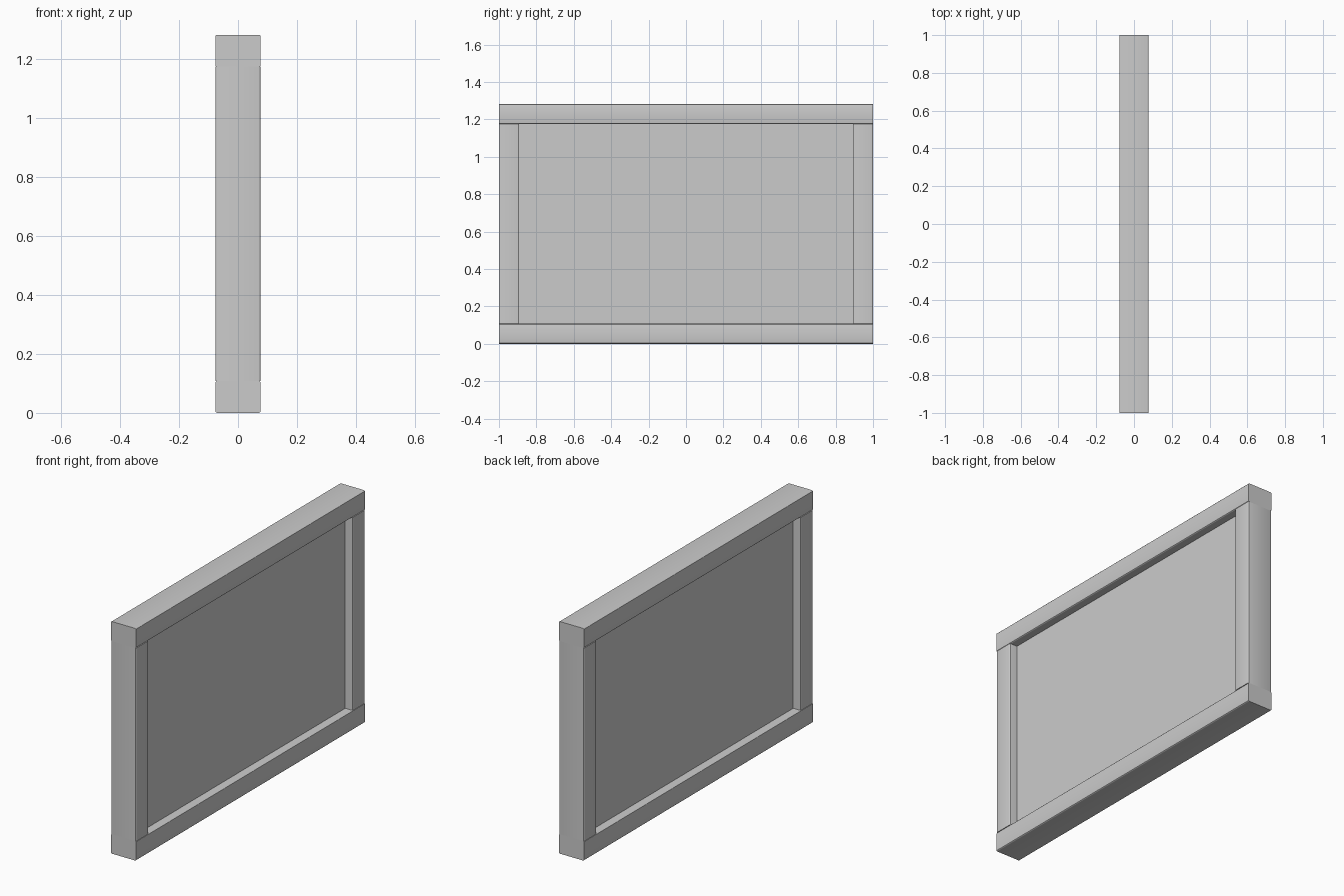
import bpy
import bmesh

if "Cube" in bpy.data.objects:
    bpy.data.objects.remove(bpy.data.objects["Cube"])

W, H = 2.0, 1.283      # overall length (y) and height (z)
T = 0.154              # frame thickness (x)
B = 0.108              # frame bar width
BEVEL = 0.007


def bar(name, size, centre, axis=None):
    """Box whose edges along the given axis are softly rounded."""
    bm = bmesh.new()
    bmesh.ops.create_cube(bm, size=1)
    bmesh.ops.scale(bm, vec=size, verts=bm.verts)
    if axis is not None:
        long_edges = [e for e in bm.edges
                      if abs((e.verts[0].co - e.verts[1].co)[axis]) > 1e-4]
        bmesh.ops.bevel(bm, geom=long_edges, offset=BEVEL, segments=3,
                        profile=0.5, affect='EDGES')
    mesh = bpy.data.meshes.new(name)
    bm.to_mesh(mesh)
    bm.free()
    obj = bpy.data.objects.new(name, mesh)
    obj.location = centre
    bpy.context.collection.objects.link(obj)
    if axis is not None:
        bpy.ops.object.select_all(action='DESELECT')
        obj.select_set(True)
        bpy.context.view_layer.objects.active = obj
        bpy.ops.object.shade_smooth_by_angle()
    return obj


# Horizontal rails across the full length
bar("bottom_rail", (T, W, B), (0, 0, B / 2), axis=1)
bar("top_rail", (T, W, B), (0, 0, H - B / 2), axis=1)

# Upright stiles between the rails
for side, label in ((-1, "front"), (1, "back")):
    bar(label + "_stile", (T, B, H - 2 * B), (0, side * (W - B) / 2, H / 2), axis=2)

# Thin recessed panel
bar("panel", (0.062, W - 2 * B + 0.01, H - 2 * B + 0.01), (0, 0, H / 2))
